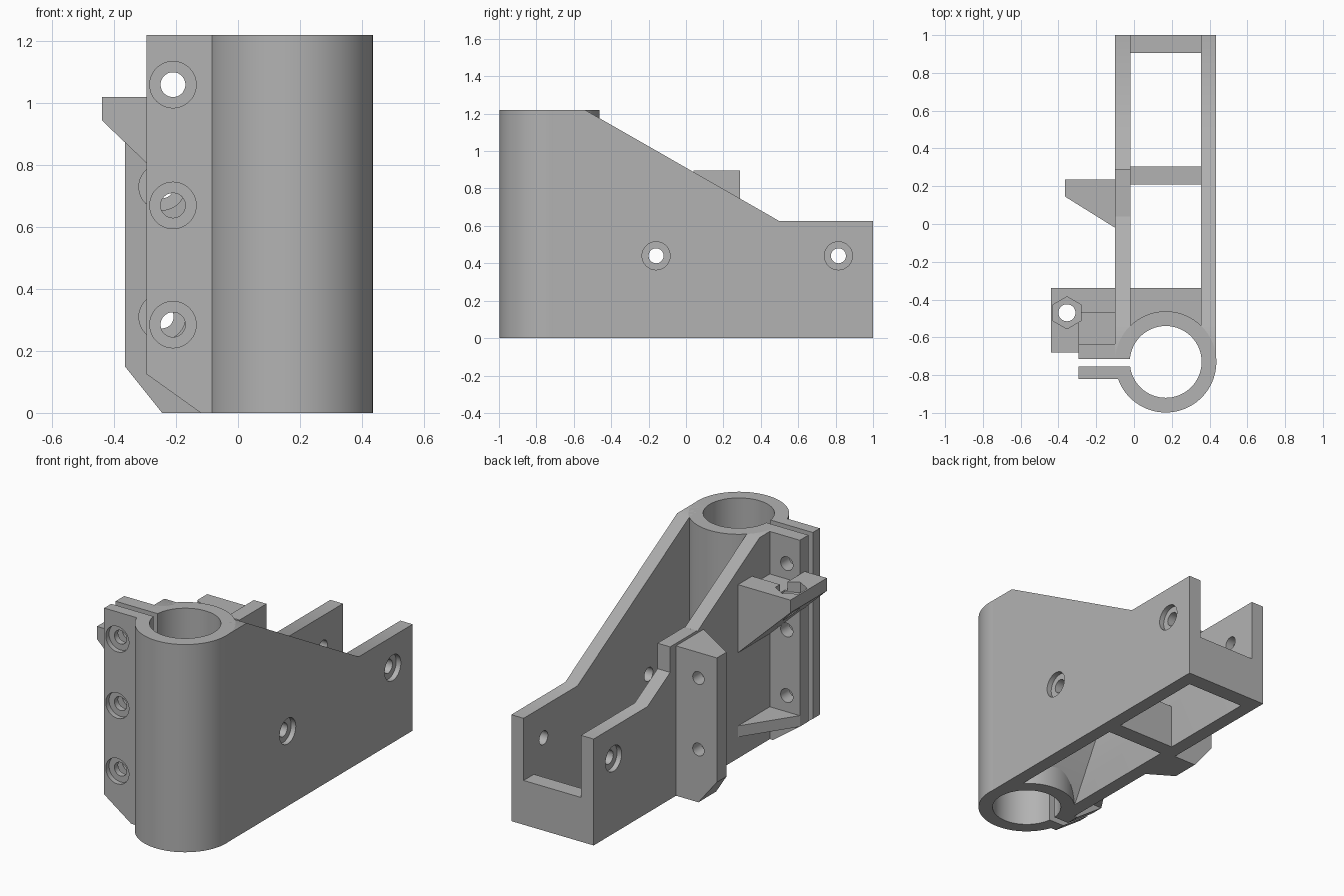
import bpy, bmesh, math
from mathutils import Vector

cube = bpy.data.objects.get("Cube")
if cube:
    bpy.data.objects.remove(cube, do_unlink=True)

grey = bpy.data.materials.new("plain grey")
grey.use_nodes = True
colour = (0.45, 0.45, 0.45, 1)
grey.diffuse_color = colour
grey.node_tree.nodes["Principled BSDF"].inputs["Base Color"].default_value = colour


def prism(name, axis, points, low, high):
    """Extrude a 2D outline along an axis; outline is in the other two axes."""
    def place(a, b, d):
        return {"x": (d, a, b), "y": (a, d, b), "z": (a, b, d)}[axis]
    bm = bmesh.new()
    face = bm.faces.new([bm.verts.new(place(a, b, low)) for a, b in points])
    out = bmesh.ops.extrude_face_region(bm, geom=[face])
    moved = [v for v in out["geom"] if isinstance(v, bmesh.types.BMVert)]
    bmesh.ops.translate(bm, verts=moved, vec=Vector(place(0, 0, high - low)))
    bmesh.ops.recalc_face_normals(bm, faces=bm.faces)
    mesh = bpy.data.meshes.new(name)
    bm.to_mesh(mesh)
    bm.free()
    mesh.materials.append(grey)
    obj = bpy.data.objects.new(name, mesh)
    bpy.context.collection.objects.link(obj)
    return obj


def box(name, x, y, z):
    return prism(name, "z", [(x[0], y[0]), (x[1], y[0]), (x[1], y[1]), (x[0], y[1])], *z)


def rod(name, axis, centre, radius, low, high, sides=48):
    ring = [(centre[0] + radius * math.cos(math.tau * i / sides + math.pi / 2),
             centre[1] + radius * math.sin(math.tau * i / sides + math.pi / 2))
            for i in range(sides)]
    return prism(name, axis, ring, low, high)


def boolean(obj, others, operation):
    bpy.context.view_layer.objects.active = obj
    for other in others:
        mod = obj.modifiers.new("bool", "BOOLEAN")
        mod.operation, mod.solver, mod.object = operation, "EXACT", other
        bpy.ops.object.modifier_apply(modifier=mod.name)


HEIGHT = 1.22
TUBE = (0.168, -0.73)

# Cutters
bore = rod("bore_cutter", "z", TUBE, 0.19, -0.1, 1.4, 96)
slit = box("slit_cutter", (-0.5, 0.1), (-0.755, -0.715), (-0.1, 1.4))
side_holes = []
for y in (-0.16, 0.815):
    side_holes.append(rod("side_hole", "x", (y, 0.44), 0.04, -0.3, 0.6))
    side_holes.append(rod("right_recess", "x", (y, 0.44), 0.075, -0.3, -0.07))
    side_holes.append(rod("left_recess", "x", (y, 0.44), 0.075, 0.405, 0.6))
clamp_holes = []
for z in (0.285, 0.67, 1.06):
    clamp_holes.append(rod("clamp_hole", "y", (-0.21, z), 0.04, -0.95, -0.5))
    clamp_holes.append(rod("clamp_recess", "y", (-0.21, z), 0.075, -0.95, -0.79))
rib_holes = []
for z in (0.31, 0.73):
    rib_holes.append(rod("rib_hole", "y", (-0.245, z), 0.037, -0.1, 0.4))
    rib_holes.append(rod("rib_recess", "y", (-0.245, z), 0.075, -0.1, 0.155))
nut_notch = box("nut_notch", (-0.295, -0.1), (-0.7, -0.47), (0.97, 1.1))
pin_hole = rod("pin_hole", "z", (-0.355, -0.47), 0.045, 0.5, 1.2)
pin_hex = rod("pin_hex", "z", (-0.355, -0.47), 0.085, 0.96, 1.2, 6)

# Tube socket
tube = rod("tube_socket", "z", TUBE, 0.268, 0, HEIGHT, 96)
boolean(tube, [bore, slit], "DIFFERENCE")


# Sloping side walls
def wall(name, front, x0, x1):
    profile = [(front, 0), (1, 0), (1, 0.625), (0.5, 0.625), (-0.54, HEIGHT), (front, HEIGHT)]
    obj = prism(name, "x", profile, x0, x1)
    boolean(obj, [bore] + side_holes, "DIFFERENCE")
    return obj


left_wall = wall("left_wall", -0.73, 0.355, 0.435)
right_wall = wall("right_wall", -0.715, -0.1, -0.018)
raised_wall = box("raised_wall", (-0.1, -0.018), (0.04, 0.29), (0.6, 0.895))
parts = [tube, left_wall, right_wall, raised_wall]

# Low cross walls
for name, y in (("back_cross_wall", (0.905, 1)), ("middle_cross_wall", (0.21, 0.305))):
    parts.append(box(name, (-0.03, 0.36), y, (0, 0.26)))

# Sloped filling behind the tube
filling = prism("tube_filling", "x",
                [(-0.7, 0), (-0.535, 0), (-0.34, 0.36), (-0.34, 0.42), (-0.7, 0.42)], -0.03, 0.36)
boolean(filling, [bore], "DIFFERENCE")
parts.append(filling)

# Clamp jaws on both sides of the slit
for name, inner, y0, y1 in (("front_clamp", -0.04, -0.82, -0.755),
                            ("rear_clamp", -0.03, -0.715, -0.635)):
    jaw = prism(name, "y", [(-0.295, HEIGHT), (-0.295, 0.125), (-0.12, 0), (inner, 0),
                            (inner, HEIGHT)], y0, y1)
    boolean(jaw, [bore] + clamp_holes, "DIFFERENCE")
    parts.append(jaw)

# Bracket shelf with nut pocket
shelf = prism("bracket_shelf", "y", [(-0.09, 1.02), (-0.44, 1.02), (-0.44, 0.945),
                                     (-0.1, 0.62), (-0.09, 0.62)], -0.68, -0.34)
boolean(shelf, [nut_notch, pin_hole, pin_hex, slit] + clamp_holes, "DIFFERENCE")
parts.append(shelf)

# Small gusset near the foot of the clamp
parts.append(prism("lower_gusset", "z", [(-0.09, -0.34), (-0.1, -0.34), (-0.295, -0.635),
                                         (-0.09, -0.635)], 0.125, 0.19))

# Buttress rib on the right wall
rib = prism("side_rib", "z", [(-0.09, -0.02), (-0.1, -0.02), (-0.365, 0.145),
                              (-0.365, 0.235), (-0.09, 0.235)], 0, 0.88)
chamfer = prism("rib_chamfer", "y", [(-0.445, 0.25), (-0.205, -0.05), (-0.445, -0.05)], -0.2, 0.4)
boolean(rib, [chamfer] + rib_holes, "DIFFERENCE")
parts.append(rib)

# Remove the cutters and smooth the round surfaces
cutters = [bore, slit, nut_notch, pin_hole, pin_hex, chamfer]
for cutter in cutters + side_holes + clamp_holes + rib_holes:
    bpy.data.objects.remove(cutter, do_unlink=True)
bpy.ops.object.select_all(action="DESELECT")
for part in parts:
    part.select_set(True)
bpy.context.view_layer.objects.active = tube
bpy.ops.object.shade_smooth_by_angle(angle=math.radians(30))
